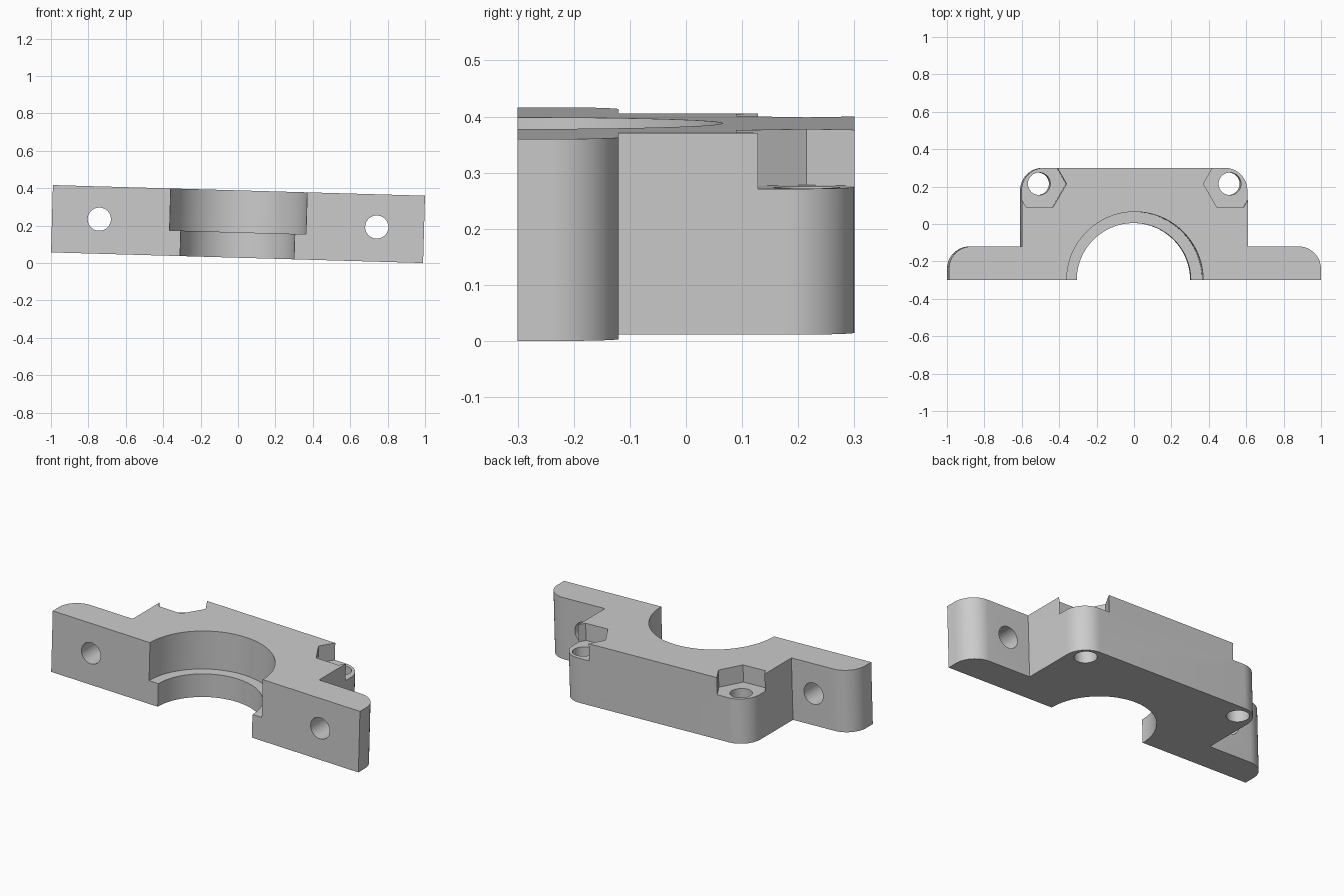
import bpy, bmesh
from math import sin, cos, pi, radians, atan
from mathutils import Matrix, Vector

cube = bpy.data.objects.get("Cube")
if cube:
    bpy.data.objects.remove(cube, do_unlink=True)

HALF_T = 0.18           # half thickness of the plate
FRONT, BACK = -0.30, 0.30
CORNER = 0.12           # radius of rounded corners

grey = bpy.data.materials.new("plain grey")
grey.use_nodes = True
colour = (0.6, 0.6, 0.6, 1)
grey.diffuse_color = colour
grey.node_tree.nodes["Principled BSDF"].inputs["Base Color"].default_value = colour


def prism(name, points, z0, z1):
    """Extrude a plan outline from z0 to z1."""
    bm = bmesh.new()
    face = bm.faces.new([bm.verts.new((x, y, z0)) for x, y in points])
    side = bmesh.ops.extrude_face_region(bm, geom=[face])
    verts = [v for v in side["geom"] if isinstance(v, bmesh.types.BMVert)]
    bmesh.ops.translate(bm, verts=verts, vec=(0, 0, z1 - z0))
    bmesh.ops.recalc_face_normals(bm, faces=bm.faces)
    mesh = bpy.data.meshes.new(name)
    bm.to_mesh(mesh)
    bm.free()
    mesh.materials.append(grey)
    obj = bpy.data.objects.new(name, mesh)
    bpy.context.collection.objects.link(obj)
    return obj


def circle(cx, cy, r, n):
    return [(cx + r * cos(2 * pi * i / n), cy + r * sin(2 * pi * i / n)) for i in range(n)]


def corner(x, y, steps=16):
    """Quarter round ending a +x, +y corner."""
    return [(x - CORNER + CORNER * cos(a), y - CORNER + CORNER * sin(a))
            for a in (pi / 2 * i / steps for i in range(steps + 1))]


# Plate outline: wide front flange with a narrower body behind it
right = [(0.995, FRONT)] + corner(0.995, -0.12) + [(0.604, -0.12)] + corner(0.604, BACK)
outline = right + [(-x, y) for x, y in reversed(right)]
bracket = prism("bearing_bracket", outline, -HALF_T, HALF_T)

# Stepped half-round bearing seat
cutters = [prism("bore_cutter", circle(0, FRONT, 0.305, 128), -0.3, 0.3),
           prism("seat_cutter", circle(0, FRONT, 0.365, 128), -0.044, 0.3)]

for s in (-1, 1):
    # Vertical screw holes with hexagonal nut pockets
    cutters.append(prism("screw_hole_cutter", circle(s * 0.51, 0.215, 0.06, 48), -0.3, 0.3))
    cutters.append(prism("nut_pocket_cutter", circle(s * 0.51, 0.215, 0.144, 6), 0.08, 0.3))
    # Mounting holes through the flange, front to back
    hole = prism("mount_hole_cutter", circle(0, 0, 0.062, 48), -0.2, 0.2)
    hole.data.transform(Matrix.Translation((s * 0.742, -0.21, 0.005)) @ Matrix.Rotation(pi / 2, 4, "X"))
    cutters.append(hole)

bpy.context.view_layer.objects.active = bracket
bracket.select_set(True)
for c in cutters:
    mod = bracket.modifiers.new(c.name, "BOOLEAN")
    mod.operation = "DIFFERENCE"
    mod.solver = "EXACT"
    mod.object = c
    bpy.ops.object.modifier_apply(modifier=mod.name)
    bpy.data.objects.remove(c, do_unlink=True)

# Slight tilt, resting on the lowest edge
bracket.data.transform(Matrix.Rotation(atan(0.0285), 4, "Y"))
low = min(v.co.z for v in bracket.data.vertices)
bracket.data.transform(Matrix.Translation(Vector((0, 0, -low))))
bpy.ops.object.shade_smooth_by_angle(angle=radians(30))
